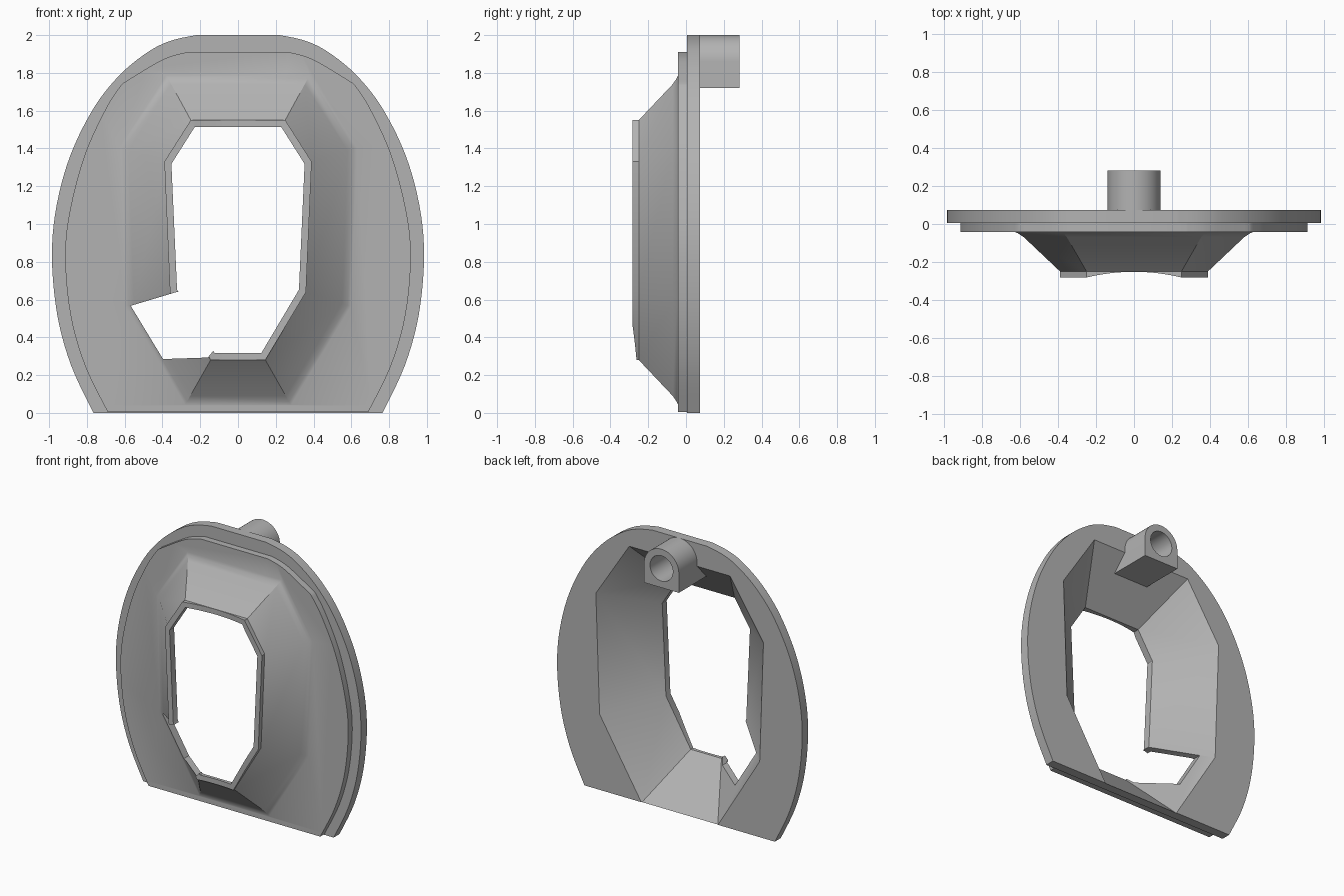
import bpy, bmesh, math

cube = bpy.data.objects.get("Cube")
if cube:
    bpy.data.objects.remove(cube)

grey = bpy.data.materials.new("plain_grey")
grey.use_nodes = True
grey.diffuse_color = (0.45, 0.45, 0.45, 1)
grey.node_tree.nodes["Principled BSDF"].inputs["Base Color"].default_value = (0.45, 0.45, 0.45, 1)


def loft(name, rings):
    """Closed solid through rings that share a point count."""
    bm = bmesh.new()
    loops = [[bm.verts.new(p) for p in ring] for ring in rings]
    n = len(loops[0])
    for a, b in zip(loops, loops[1:]):
        for i in range(n):
            j = (i + 1) % n
            bm.faces.new((a[i], a[j], b[j], b[i]))
    bm.faces.new(loops[0])
    bm.faces.new(loops[-1])
    bmesh.ops.recalc_face_normals(bm, faces=bm.faces)
    mesh = bpy.data.meshes.new(name)
    bm.to_mesh(mesh)
    bm.free()
    mesh.materials.append(grey)
    ob = bpy.data.objects.new(name, mesh)
    bpy.context.collection.objects.link(ob)
    return ob


def prism(name, outline, y0, y1):
    return loft(name, [[(x, y, z) for x, z in outline] for y in (y0, y1)])


def combine(ob, other, operation):
    other.hide_render = True
    mod = ob.modifiers.new(operation.lower(), 'BOOLEAN')
    mod.object, mod.operation, mod.solver = other, operation, 'EXACT'
    bpy.context.view_layer.objects.active = ob
    bpy.ops.object.modifier_apply(modifier=mod.name)
    bpy.data.objects.remove(other)


def mirrored(half):
    return half + [(-x, z) for x, z in reversed(half)]


def smooth_curve(pts, steps=5):
    """Catmull-Rom through the points, ends included."""
    ext = [pts[0]] + pts + [pts[-1]]
    out = []
    for a, b, c, d in zip(ext, ext[1:], ext[2:], ext[3:]):
        for s in range(steps):
            t = s / steps
            out.append(tuple(0.5 * (2 * q + (r - p) * t + (2 * p - 5 * q + 4 * r - s_) * t * t
                                    + (3 * q - p - 3 * r + s_) * t ** 3)
                             for p, q, r, s_ in zip(a, b, c, d)))
    return out + [pts[-1]]


# Half outlines of the two plate layers, bottom to top
back_half = smooth_curve([(.765, 0), (.883, .25), (.957, .52), (.985, .83), (.96, 1.1),
                          (.885, 1.37), (.76, 1.62), (.62, 1.795), (.47, 1.915), (.35, 1.972), (.22, 2)])
front_half = (smooth_curve([(.69, .005), (.81, .25), (.887, .52), (.915, .83), (.888, 1.08),
                            (.81, 1.37), (.70, 1.61), (.62, 1.735)])
              + smooth_curve([(.61, 1.745), (.40, 1.87), (.27, 1.91)]))
shield = prism("shield", mirrored(back_half), 0.005, 0.073)
combine(shield, prism("front_layer", mirrored(front_half), -0.042, 0.03), 'UNION')

# Eight-sided funnel: narrow mouth and wide base sections
mouth = mirrored([(.145, .28), (.36, .64), (.39, 1.33), (.25, 1.55)])
base = mirrored([(.27, .06), (.58, .57), (.61, 1.4), (.37, 1.77)])


def section(t, y):
    return [(a + (c - a) * t, y, b + (d - b) * t) for (a, b), (c, d) in zip(mouth, base)]


MOUTH_Y, SLOPE, WALL = -0.25, 0.208, 0.055
combine(shield, loft("funnel", [section(0, -0.282), section(0, MOUTH_Y), section(.865, -0.07),
                                section(1, -0.05), section(1.12, -0.038), section(1.12, 0.02)]), 'UNION')

# Hollow inside with a straight opening through the lip
lip = -0.17
flare = 1.55
combine(shield, loft("hollow", [section(lip, -0.4), section(lip, MOUTH_Y + WALL + SLOPE * lip),
                                section(flare, MOUTH_Y + WALL + SLOPE * flare)]), 'DIFFERENCE')

# Curved relief across the front of the lip
arc = [(x / 40, -0.252 - 0.03 * (x / 10) ** 2) for x in range(-10, 11)]
arc = [(-.27, -0.4), (-.27, -0.286)] + arc + [(.27, -0.286), (.27, -0.4)]
combine(shield, loft("lip_relief", [[(x, y, z) for x, y in arc] for z in (0.1, 1.9)]), 'DIFFERENCE')

# Notch in the lower right of the funnel
notch = [(-.568, .567), (-.325, .64), (-.1, .64), (-.1, .4), (-.13, .33), (-.16, .293), (-.397, .285)]
combine(shield, prism("notch", notch, -0.5, 0.3), 'DIFFERENCE')

# Round-topped socket on the back, its lower end reaching the funnel wall
R, CZ = 0.14, 1.86
profile = [(-R, 1.72), (R, 1.72)] + [(R * math.cos(a * math.pi / 24), CZ + R * math.sin(a * math.pi / 24))
                                     for a in range(25)]
socket = loft("socket", [[(x, -0.06 if z < 1.8 else 0.02, z) for x, z in profile],
                         [(x, 0.282, z) for x, z in profile]])
bore = [(.092 * math.cos(a * math.pi / 20), CZ + .092 * math.sin(a * math.pi / 20)) for a in range(40)]
combine(socket, prism("bore", bore, 0.07, 0.4), 'DIFFERENCE')

# Smooth shading with crisp edges
for ob in (shield, socket):
    bpy.ops.object.select_all(action='DESELECT')
    ob.select_set(True)
    bpy.context.view_layer.objects.active = ob
    bpy.ops.object.shade_smooth_by_angle(angle=math.radians(30))
